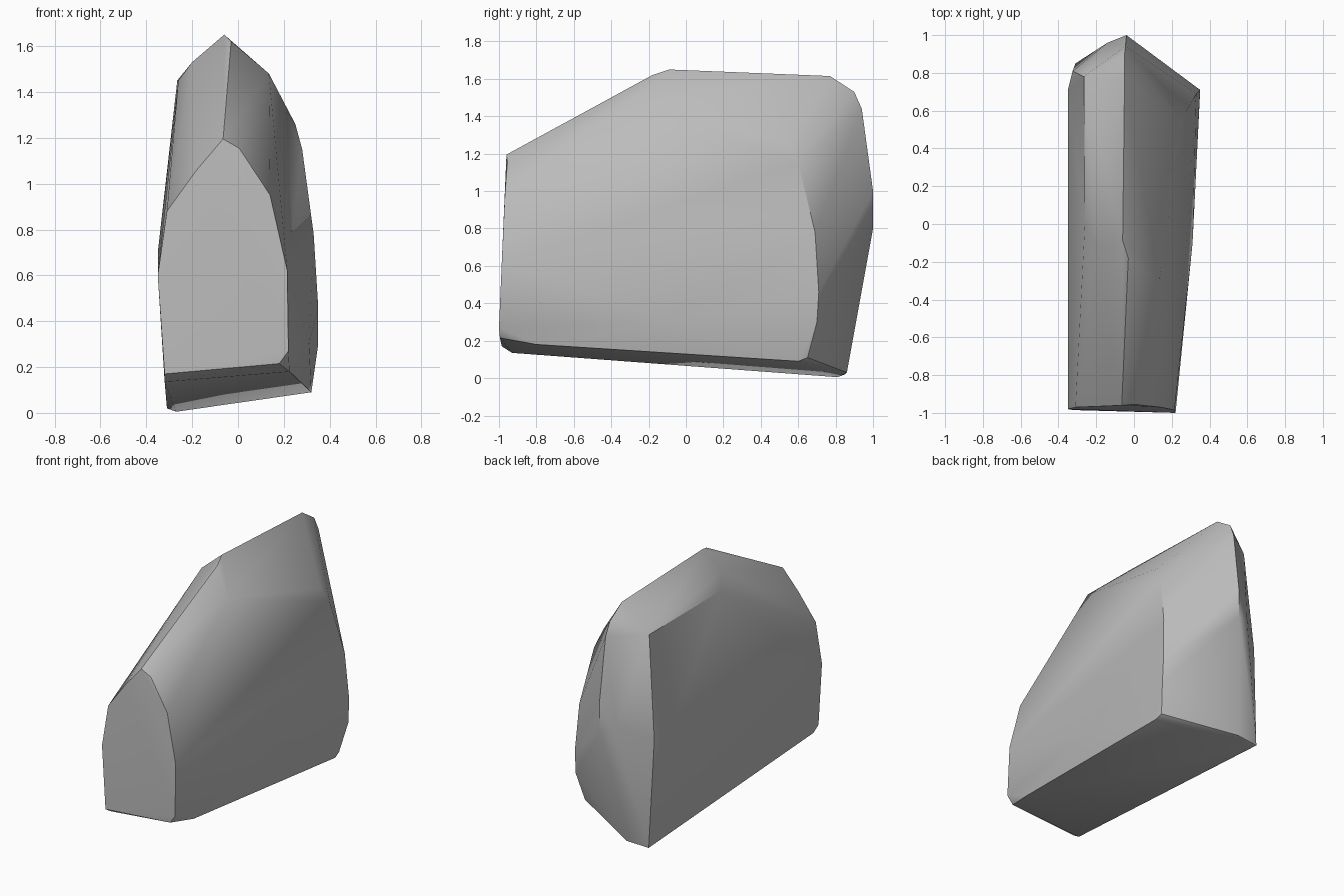
import bpy, bmesh, math

if "Cube" in bpy.data.objects:
    bpy.data.objects.remove(bpy.data.objects["Cube"])

# Key corners of the boulder, grouped by region; the rock is their convex hull
front_face = [(-.32, -.985, .17), (-.35, -.98, .6), (-.31, -.97, .88), (-.18, -.965, 1.06),
              (-.065, -.96, 1.195), (.005, -.955, 1.155), (.14, -.97, .95), (.215, -.985, .62),
              (.22, -1, .27), (.18, -.995, .215)]
underside = [(-.32, -.93, .135), (.225, -.8, .18), (.32, .6, .09), (.315, .65, .11),
             (-.15, .86, .03), (-.27, .81, .005), (-.31, .85, .02)]
right_flank = [(.31, -.1, .3), (.35, .7, .3), (.35, .71, .46), (.33, .69, .78), (.28, .6, 1.15), (.25, .54, 1.26)]
left_flank = [(-.35, .71, .7), (-.325, .81, .75), (-.26, 0, 1.45), (-.265, .78, 1.45)]
crown = [(.135, -.3, 1.48), (-.03, -.18, 1.62), (-.2, -.11, 1.53), (-.06, -.09, 1.65), (-.05, .77, 1.615)]
back_ridge = [(-.05, .9, 1.53), (-.045, .94, 1.44), (-.04, 1, 1), (-.04, 1, .8), (-.14, .96, .85)]

bm = bmesh.new()
for co in front_face + underside + right_flank + left_flank + crown + back_ridge:
    bm.verts.new(co)
hull = bmesh.ops.convex_hull(bm, input=bm.verts[:])
loose = [v for v in bm.verts if not v.link_faces]
bmesh.ops.delete(bm, geom=loose, context='VERTS')
bmesh.ops.recalc_face_normals(bm, faces=bm.faces[:])
mesh = bpy.data.meshes.new("boulder")
bm.to_mesh(mesh)
bm.free()

# Plain grey stone
stone = bpy.data.materials.new("grey stone")
stone.diffuse_color = (.5, .5, .5, 1)
stone.use_nodes = True
stone.node_tree.nodes["Principled BSDF"].inputs["Base Color"].default_value = stone.diffuse_color
mesh.materials.append(stone)
boulder = bpy.data.objects.new("boulder", mesh)
bpy.context.collection.objects.link(boulder)

# Soft facets with crisp main ridges
bpy.context.view_layer.objects.active = boulder
boulder.select_set(True)
bpy.ops.object.shade_smooth_by_angle(angle=math.radians(30))
